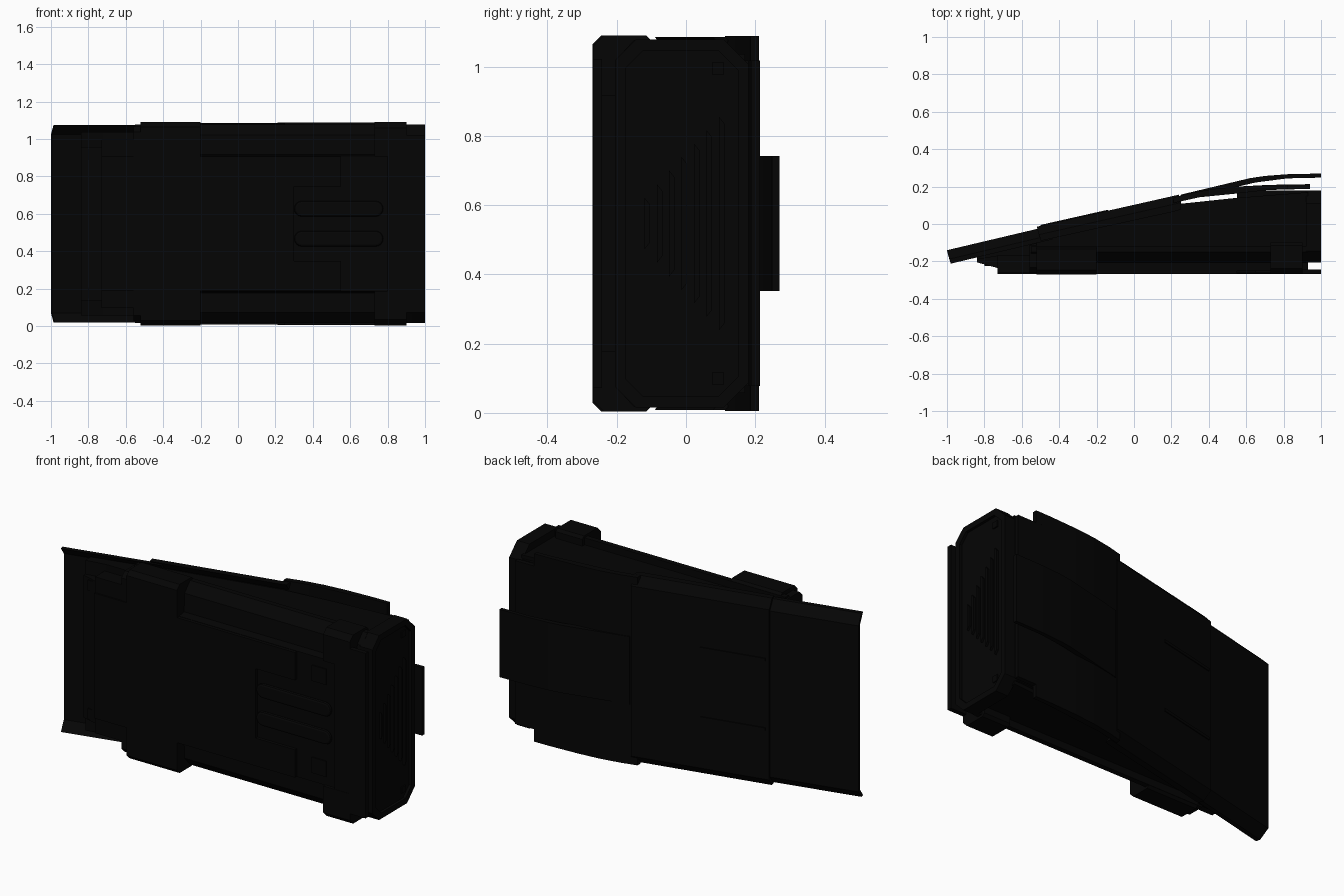
import bpy, bmesh, math

if "Cube" in bpy.data.objects:
    bpy.data.objects.remove(bpy.data.objects["Cube"])

ZC, ZH = 0.547, 0.543          # mid height and half height

black = bpy.data.materials.new("matte_black")
black.diffuse_color = (0.0014, 0.0014, 0.0014, 1)
black.use_nodes = True
black.node_tree.nodes["Principled BSDF"].inputs["Base Color"].default_value = black.diffuse_color


def loft(name, rings):
    """Solid through matching closed rings of points."""
    bm = bmesh.new()
    rings = [[bm.verts.new(p) for p in r] for r in rings]
    bm.faces.new(rings[0])
    bm.faces.new(rings[-1])
    n = len(rings[0])
    for a, b in zip(rings, rings[1:]):
        for i in range(n):
            bm.faces.new((a[i], a[(i + 1) % n], b[(i + 1) % n], b[i]))
    bmesh.ops.recalc_face_normals(bm, faces=bm.faces)
    me = bpy.data.meshes.new(name)
    bm.to_mesh(me)
    bm.free()
    me.materials.append(black)
    ob = bpy.data.objects.new(name, me)
    bpy.context.collection.objects.link(ob)
    return ob


def prism(name, pts, a, b, axis="z"):
    """Extrude a closed profile: (x, y) along z, (y, z) along x, or (x, z) along y."""
    place = {"z": lambda p, t: (p[0], p[1], t),
             "x": lambda p, t: (t, p[0], p[1]),
             "y": lambda p, t: (p[0], t, p[1])}[axis]
    return loft(name, [[place(p, t) for p in pts] for t in (a, b)])


def bent_sheet(name, pts, h0, h1, dx, dy):
    """Sheet flat within h0 of mid height, with edges folded by (dx, dy) at h1."""
    rings = [(-h1, dx, dy), (-h0, 0, 0), (h0, 0, 0), (h1, dx, dy)]
    return loft(name, [[(x + a, y + b, ZC + h) for x, y in pts] for h, a, b in rings])


def box(name, x0, x1, y0, y1, z0, z1):
    return prism(name, [(x0, y0), (x1, y0), (x1, y1), (x0, y1)], z0, z1)


def pair(name, x0, x1, y0, y1, d0, d1):
    """Two boxes mirrored about mid height, at distance d0..d1 from it."""
    for s, tag in ((1, "upper"), (-1, "lower")):
        box(f"{tag}_{name}", x0, x1, y0, y1, *sorted((ZC + s * d0, ZC + s * d1)))


def mirrored(half):              # (y, offset) points mirrored about mid height
    return [(y, ZC + z) for y, z in half] + [(y, ZC - z) for y, z in reversed(half)]


def octagon(y0, y1, h, cf, cb):
    """Section in y, z with front chamfer cf and back chamfer cb."""
    return mirrored([(y0, h - cf), (y0 + cf, h), (y1 - cb, h), (y1, h - cb)])


def back(x):                     # sloping rear surface
    return -0.14 + 0.236 * (x + 1)


# Wedge core
prism("wedge_core", [(-0.72, -0.17), (0.93, -0.17), (0.93, 0.17), (0.55, 0.14),
                     (0.22, 0.105), (-0.5, -0.05), (-0.84, -0.135), (-0.84, -0.19)],
      ZC - 0.49, ZC + 0.49)

# Front shell with stepped trench and sloping long edges
prism("front_shell", mirrored([(-0.25, 0.362), (-0.205, 0.37), (-0.2, 0.475),
                               (-0.15, 0.53), (-0.12, 0.53)]), -0.55, 0.93, "x")

# Raised front panel, stepped around the vent pocket
box("front_panel", -0.73, 0.30, -0.268, -0.24, ZC - 0.36, ZC + 0.36)
pair("panel_arm", 0.30, 0.55, -0.268, -0.24, 0.2, 0.36)

# Vent capsules and small hatches
for i, z in enumerate((ZC - 0.08, ZC + 0.08)):
    r, pts = 0.042, []
    for k in range(18):
        a = math.pi / 2 + math.pi * (k if k < 9 else k - 1) / 8
        pts.append(((0.342 if k < 9 else 0.735) + r * math.cos(a), z + r * math.sin(a)))
    cap = prism(f"vent_capsule_{i}", pts, -0.268, -0.245, "y")
    m = cap.modifiers.new("round", "BEVEL")
    m.width, m.segments = 0.012, 2
pair("hatch", 0.65, 0.74, -0.258, -0.245, 0.22, 0.31)

# Left nose steps
box("nose_step", -0.73, -0.55, -0.258, -0.17, ZC - 0.45, ZC + 0.45)
prism("nose_ramp", [(-0.84, -0.19), (-0.84, -0.205), (-0.73, -0.235), (-0.73, -0.17)],
      ZC - 0.41, ZC + 0.41)
pair("nose_block", -0.73, -0.65, -0.266, -0.2, 0.1, 0.2)
pair("nose_corner_block", -0.8, -0.73, -0.225, -0.17, 0.34, 0.4)

# Clamp bands and corner blocks on the long edges
prism("left_clamp", octagon(-0.27, -0.12, ZH, 0.025, 0.015), -0.52, -0.2, "x")
prism("left_clamp_shoulder", octagon(-0.262, -0.1, ZH - 0.022, 0.03, 0.015), -0.56, -0.52, "x")
for s, tag in ((1, "upper"), (-1, "lower")):
    corner = [(-0.268, 0.36), (-0.268, ZH - 0.03), (-0.238, ZH), (-0.115, ZH),
              (-0.1, ZH - 0.015), (-0.1, 0.36)]
    prism(f"{tag}_right_corner", [(y, ZC + s * d) for y, d in corner], 0.73, 0.9, "x")
box("front_end_strip", 0.89, 1.0, -0.268, -0.242, ZC - 0.475, ZC + 0.475)
box("front_shell_end", 0.8, 0.93, -0.266, -0.2, ZC - 0.37, ZC + 0.37)

# End cap with frame, recessed centre and graduated ribs
outer = octagon(-0.205, 0.18, ZH - 0.012, 0.06, 0.07)
inner = octagon(-0.175, 0.15, ZH - 0.045, 0.05, 0.055)
prism("end_cap", outer, 0.92, 0.985, "x")
for i in range(8):
    j = (i + 1) % 8
    prism(f"cap_frame_{i}", [outer[i], outer[j], inner[j], inner[i]], 0.985, 1.0, "x")
for i in range(7):
    y, h = -0.112 + 0.0358 * i, 0.075 + 0.039 * i
    prism(f"cap_rib_{i}", [(y - 0.008, ZC - h), (y + 0.008, ZC - h + 0.02),
                           (y + 0.008, ZC + h - 0.02), (y - 0.008, ZC + h)], 0.985, 0.997, "x")
pair("cap_stud", 0.985, 0.992, 0.075, 0.11, 0.43, 0.465)

# Rear lip with folded edges
bent_sheet("rear_lip", [(-1, back(-1)), (-0.45, back(-0.45)), (-0.45, back(-0.45) - 0.025),
                        (-0.994, back(-1) - 0.025)], 0.478, 0.528, 0.014, -0.047)

# Main rear plate with folded edges
bent_sheet("rear_plate", [(-0.52, back(-0.52) + 0.012), (0.24, back(0.24) + 0.004),
                          (0.24, 0.12), (0.2, 0.108), (-0.51, -0.048)], 0.49, 0.538, 0.012, -0.042)

# Curved rear shoulder, its outer edges ending short of the cap
curve = [(0.21, 0.142), (0.3, 0.165), (0.42, 0.187), (0.55, 0.2), (0.72, 0.209)]
under = [(0.72, 0.182), (0.55, 0.163), (0.35, 0.143), (0.21, 0.112)]
prism("rear_shoulder", curve + [(0.94, 0.213), (0.94, 0.188)] + under, ZC - 0.47, ZC + 0.47)
for s, tag in ((1, "upper"), (-1, "lower")):
    prism(f"{tag}_shoulder_edge", curve + [(0.82, 0.211), (0.82, 0.186)] + under,
          *sorted((ZC + s * 0.47, ZC + s * (ZH - 0.002))))
# Web joining shoulder and core
box("shoulder_web", 0.55, 0.92, 0.13, 0.18, ZC - 0.47, ZC + 0.47)

# Central spine running past the end
prism("central_spine", [(0.25, back(0.25) + 0.002), (0.62, 0.245), (0.7, 0.257), (0.82, 0.266),
                        (1.0, 0.27), (1.0, 0.248), (0.82, 0.244), (0.65, 0.222), (0.25, 0.13)],
      ZC - 0.195, ZC + 0.195)

# Slim ridges on the rear plate
for s, tag in ((1, "upper"), (-1, "lower")):
    z = ZC + s * 0.2
    prism(f"{tag}_rear_ridge", [(-0.5, back(-0.5)), (-0.5, back(-0.5) + 0.017),
                                (-0.14, back(-0.14) + 0.013), (-0.14, back(-0.14))],
          z - 0.008, z + 0.008)
